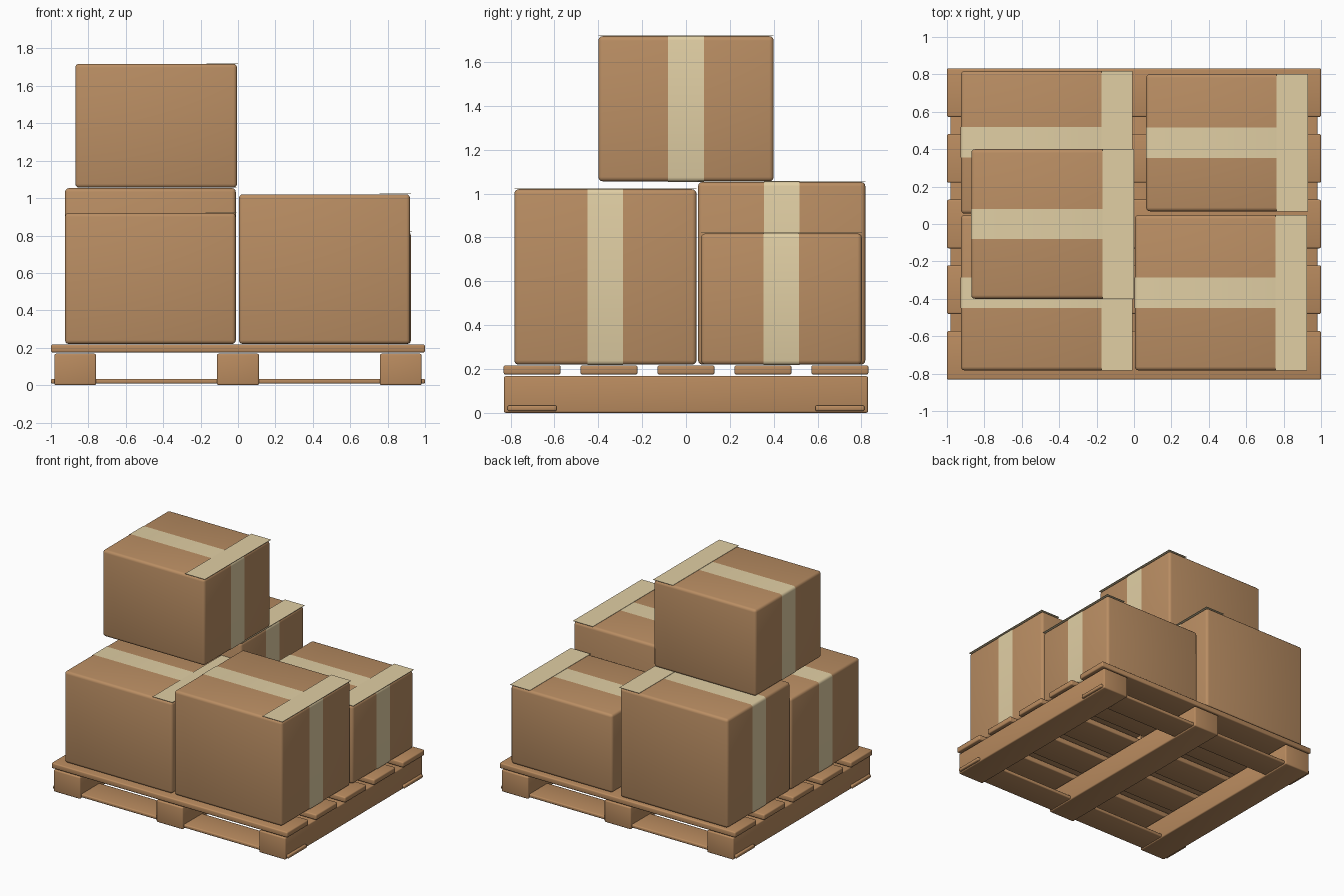
import bpy, bmesh, math

if "Cube" in bpy.data.objects:
    bpy.data.objects.remove(bpy.data.objects["Cube"])


def material(name, rgb):
    m = bpy.data.materials.new(name)
    m.diffuse_color = (*rgb, 1)
    m.use_nodes = True
    m.node_tree.nodes["Principled BSDF"].inputs["Base Color"].default_value = m.diffuse_color
    return m


CARDBOARD = material("cardboard", (0.49, 0.27, 0.125))
WOOD = material("pallet wood", (0.49, 0.26, 0.115))
TAPE = material("packing tape", (0.75, 0.62, 0.37))


def block(name, x, y, z, mat, bevel=0.0, band=False):
    """Rounded block from (min, max) ranges; a band is an open loop around the y axis."""
    bm = bmesh.new()
    bmesh.ops.create_cube(bm, size=1)
    for v in bm.verts:
        for i, (lo, hi) in enumerate((x, y, z)):
            v.co[i] = lo if v.co[i] < 0 else hi
    if band:
        caps = [f for f in bm.faces if abs(f.normal.y) > 0.9]
        bmesh.ops.delete(bm, geom=caps, context='FACES_ONLY')
        edges = [e for e in bm.edges if abs(e.verts[0].co.y - e.verts[1].co.y) > 1e-4]
    else:
        edges = bm.edges[:]
    if bevel:
        bmesh.ops.bevel(bm, geom=edges, offset=bevel, segments=3,
                        profile=0.5, affect='EDGES')
    mesh = bpy.data.meshes.new(name)
    bm.to_mesh(mesh)
    bm.free()
    mesh.materials.append(mat)
    ob = bpy.data.objects.new(name, mesh)
    bpy.context.collection.objects.link(ob)
    bpy.ops.object.select_all(action='DESELECT')
    ob.select_set(True)
    bpy.context.view_layer.objects.active = ob
    bpy.ops.object.shade_smooth_by_angle(angle=math.radians(40))
    return ob


# Pallet: top slats, bearers and bottom boards
for i in range(5):
    c = (i - 2) * 0.351
    block(f"top_slat_{i + 1}", (-1, 1), (c - 0.13, c + 0.13), (0.175, 0.217), WOOD, 0.009)
for i, c in enumerate((-0.87, 0, 0.87)):
    block(f"bearer_{i + 1}", (c - 0.112, c + 0.112), (-0.83, 0.83), (0, 0.168), WOOD, 0.009)
for name, s in (("front", -1), ("back", 1)):
    block(f"bottom_board_{name}", (-1, 1), (s * 0.702 - 0.112, s * 0.702 + 0.112),
          (0.008, 0.034), WOOD, 0.008)

# Cardboard boxes, each with a tape loop and a flat tape strip along the right top edge
BOXES = {
    "front_right": ((0.005, 0.92), (-0.783, 0.048), (0.22, 1.02)),
    "back_right": ((0.065, 0.925), (0.068, 0.802), (0.22, 0.818)),
    "front_left": ((-0.925, -0.012), (-0.783, 0.048), (0.22, 0.92)),
    "back_left": ((-0.925, -0.012), (0.055, 0.818), (0.22, 1.053)),
    "top": ((-0.87, -0.005), (-0.4, 0.4), (1.056, 1.718)),
}
T = 0.002
for name, (x, y, z) in BOXES.items():
    block(f"{name}_box", x, y, z, CARDBOARD, 0.02)
    mid = sum(y) / 2
    block(f"{name}_tape_loop", (x[0] - T, x[1] + T), (mid - 0.081, mid + 0.081),
          (z[0] - T, z[1] + T), TAPE, 0.02, band=True)
    block(f"{name}_tape_strip", (x[1] - 0.163, x[1] + 0.004), y,
          (z[1] + 0.0025, z[1] + 0.005), TAPE)
